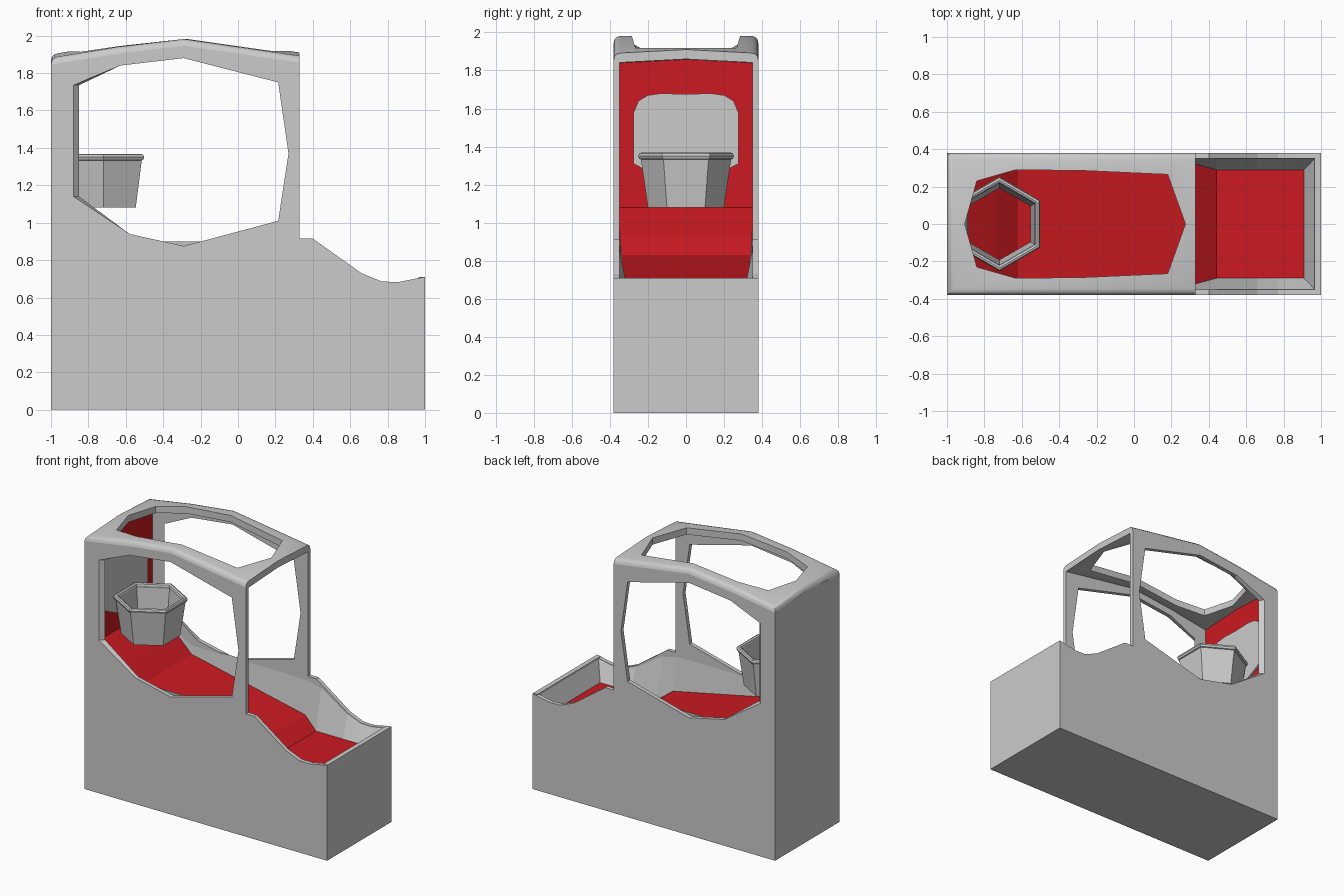
import bpy, bmesh
from math import cos, sin, pi

if "Cube" in bpy.data.objects:
    bpy.data.objects.remove(bpy.data.objects["Cube"])

red = bpy.data.materials.new("red_panel")
red.diffuse_color = (0.6, 0.01, 0.015, 1)
red.use_nodes = True
red.node_tree.nodes["Principled BSDF"].inputs["Base Color"].default_value = red.diffuse_color


def finish(name, bm, mat=None):
    bmesh.ops.recalc_face_normals(bm, faces=bm.faces)
    me = bpy.data.meshes.new(name)
    bm.to_mesh(me)
    bm.free()
    ob = bpy.data.objects.new(name, me)
    bpy.context.collection.objects.link(ob)
    if mat:
        me.materials.append(mat)
    return ob


def loft(bm, rings, closed=True):
    """Quads between rings of points; closed joins the last ring to the first."""
    vs = [[bm.verts.new(p) for p in r] for r in rings]
    n = len(vs[0])
    for k in range(len(vs) if closed else len(vs) - 1):
        a, b = vs[k], vs[(k + 1) % len(vs)]
        for i in range(n):
            j = (i + 1) % n
            bm.faces.new((a[i], a[j], b[j], b[i]))


def plate(name, outline, x0, x1, mat=None):
    """Flat plate with a (y, z) outline, thick along x."""
    bm = bmesh.new()
    rings = [[(x, y, z) for y, z in outline] for x in (x0, x1)]
    loft(bm, rings, closed=False)
    bm.verts.ensure_lookup_table()
    n = len(outline)
    bm.faces.new(bm.verts[:n])
    bm.faces.new(bm.verts[n:])
    return finish(name, bm, mat)


# Roof height along x
ROOF = [(-1, 1.88), (-0.63, 1.94), (-0.29, 1.98), (0.33, 1.89)]


def roof_z(x, y):
    for (xa, za), (xb, zb) in zip(ROOF, ROOF[1:]):
        if x <= xb + 1e-6:
            return za + (zb - za) * (x - xa) / (xb - xa) + 0.02 * (1 - abs(y) / 0.38)


# Side walls with window opening
outline = [(-1, 0), (1, 0), (1, 0.71), (0.97, 0.705), (0.86, 0.683), (0.77, 0.685),
           (0.66, 0.73), (0.4, 0.915), (0.33, 0.915)] + [(x, z - 0.035) for x, z in ROOF[::-1]]
window = [(-0.88, 1.735), (-0.63, 1.84), (-0.29, 1.88), (0.215, 1.75), (0.27, 1.37),
          (0.215, 1.01), (-0.29, 0.875), (-0.58, 0.94), (-0.88, 1.14)]
window_in = [(max(x, -0.85), z) for x, z in window]
for side, name in ((-1, "front_side_wall"), (1, "back_side_wall")):
    bm = bmesh.new()
    layers = []
    for y, hole in ((0.38, window), (0.35, window_in)):
        loops, edges = [], []
        for pts in (outline, hole):
            vs = [bm.verts.new((x, side * y, z)) for x, z in pts]
            edges += [bm.edges.new((vs[i - 1], vs[i])) for i in range(len(vs))]
            loops.append(vs)
        bmesh.ops.triangle_fill(bm, edges=edges, use_beauty=True)
        layers.append(loops)
    for a, b in zip(*layers):
        for i in range(len(a)):
            bm.faces.new((a[i - 1], a[i], b[i], b[i - 1]))
    finish(name, bm)

# End walls and base
plate("rear_wall", [(-0.37, 0), (0.37, 0), (0.37, 1.845), (0, 1.87), (-0.37, 1.845)], -1, -0.96)
plate("front_end_wall", [(-0.37, 0), (0.37, 0), (0.37, 0.71), (-0.37, 0.71)], 0.965, 1)
plate("base", [(-0.37, 0), (0.37, 0), (0.37, 0.03), (-0.37, 0.03)], -0.99, 0.99)

# Roof frame with opening and rounded side edges
hole = [(-0.905, 0), (-0.84, 0.23), (-0.63, 0.29), (-0.26, 0.285), (0.18, 0.265), (0.275, 0)]
outer = [(-1, 0), (-1, 0.38), (-0.63, 0.38), (-0.29, 0.38), (0.33, 0.38), (0.33, 0)]


def mirrored(pts):
    return pts + [(x, -y) for x, y in pts[4:0:-1]]


def inset(d):
    return mirrored([(max(x, -1 + d), min(y, 0.38 - d)) for x, y in outer])


def roof_ring(pts, drop):
    return [(x, y, roof_z(x, y) - drop) for x, y in pts]


bm = bmesh.new()
loft(bm, [roof_ring(mirrored(hole), 0.05), roof_ring(mirrored(hole), 0),
          roof_ring(inset(0.035), 0), roof_ring(inset(0.017), 0.004),
          roof_ring(inset(0.005), 0.015), roof_ring(inset(0), 0.035),
          roof_ring(inset(0.03), 0.05)])
roof = finish("roof_frame", bm)
bpy.context.view_layer.objects.active = roof
roof.select_set(True)
bpy.ops.object.shade_smooth_by_angle(angle=0.6)
roof.select_set(False)

# Red ramp and basin: x, half width, floor z, top-edge x, top-edge z of the grey skirt
stations = [(-0.95, 0.35, 1.08, -0.95, 1.1), (-0.74, 0.348, 0.935, -0.74, 1.0),
            (-0.62, 0.34, 0.83, -0.62, 0.9), (0.33, 0.32, 0.64, 0.33, 0.9),
            (0.44, 0.29, 0.56, 0.44, 0.87), (0.66, 0.29, 0.56, 0.66, 0.725),
            (0.77, 0.29, 0.56, 0.77, 0.682), (0.86, 0.29, 0.56, 0.86, 0.68),
            (0.91, 0.29, 0.56, 0.968, 0.702)]
bm = bmesh.new()
rows = [[bm.verts.new((x, s * w, z)) for s in (-1, 1)] for x, w, z, _, _ in stations]
for a, b in zip(rows, rows[1:]):
    bm.faces.new((a[0], b[0], b[1], a[1]))
finish("ramp_floor", bm, red)

# Grey sloping skirts around the floor
bm = bmesh.new()
ends = []
for s in (-1, 1):
    rows = [(bm.verts.new((x, s * w, z)), bm.verts.new((tx, s * 0.352, tz)))
            for x, w, z, tx, tz in stations]
    for a, b in zip(rows, rows[1:]):
        bm.faces.new((a[0], b[0], b[1], a[1]))
    ends.append(rows[-1])
bm.faces.new((ends[0][0], ends[1][0], ends[1][1], ends[0][1]))
finish("floor_skirt", bm)

# Red rear panel and grey backboard
plate("rear_panel", [(-0.35, 1.08), (0.35, 1.08), (0.35, 1.84), (0, 1.86), (-0.35, 1.84)],
      -0.96, -0.95, red)
half = [(0.1, 1.22), (0.22, 1.28), (0.275, 1.31), (0.275, 1.58), (0.25, 1.64),
        (0.2, 1.67), (0.13, 1.68)]
plate("backboard", half + [(0, 1.675)] + [(-y, z) for y, z in half[::-1]], -0.955, -0.935)

# Open six-sided hoop basket with rolled rim
profile = [(0.2, 1.08), (0.237, 1.333), (0.246, 1.336), (0.252, 1.35), (0.246, 1.364),
           (0.234, 1.368), (0.222, 1.362), (0.218, 1.35), (0.222, 1.336), (0.192, 1.08)]
bm = bmesh.new()
loft(bm, [[(-0.72 + r * cos(pi / 6 + k * pi / 3), r * sin(pi / 6 + k * pi / 3), z)
           for k in range(6)] for r, z in profile])
finish("hoop_basket", bm)
